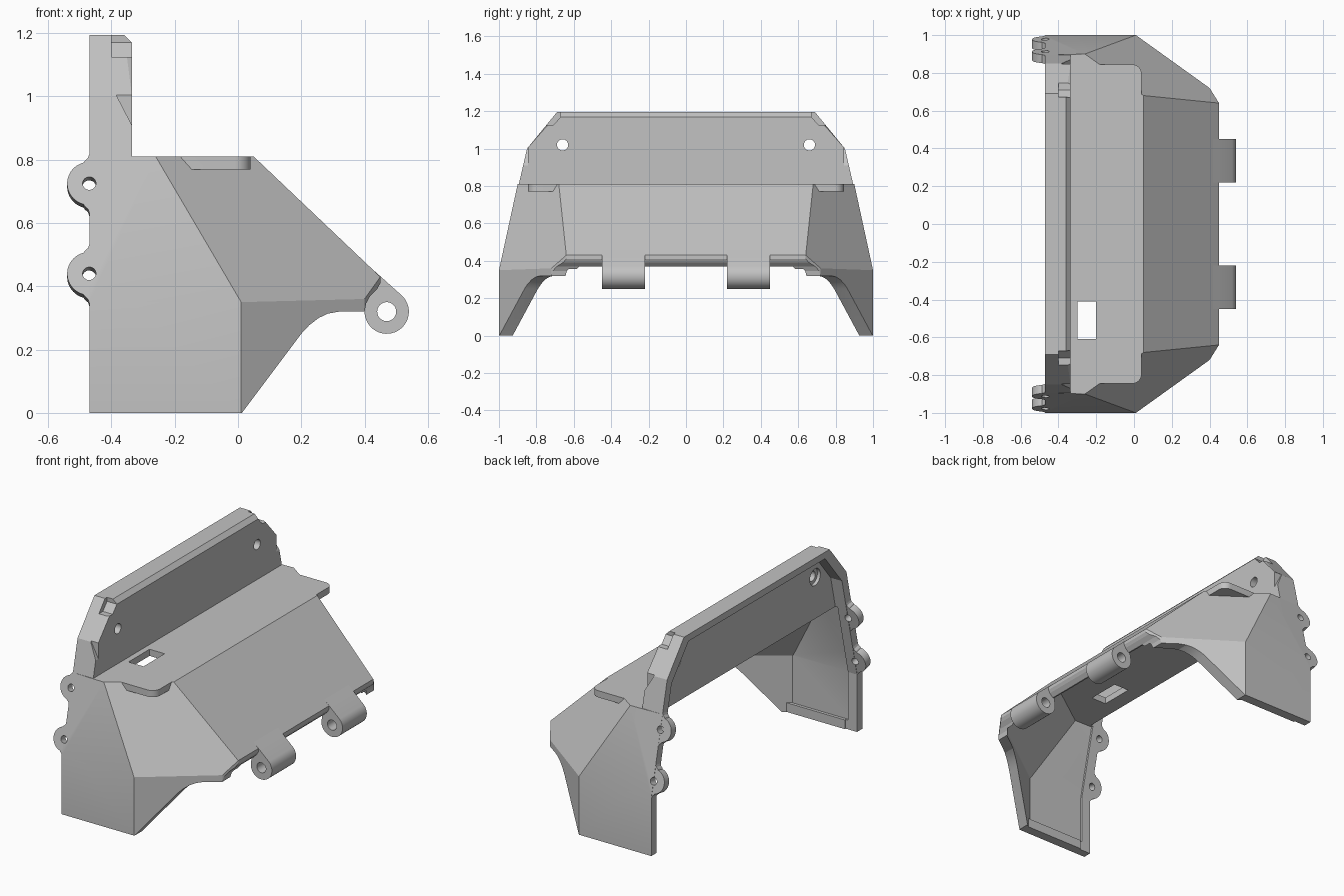
import bpy, bmesh, math
from mathutils import Matrix, Vector

cube = bpy.data.objects.get("Cube")
if cube:
    bpy.data.objects.remove(cube)

grey = bpy.data.materials.new("plain grey")
grey.use_nodes = True
grey.diffuse_color = (0.54, 0.54, 0.54, 1)
grey.node_tree.nodes["Principled BSDF"].inputs["Base Color"].default_value = (0.54, 0.54, 0.54, 1)


def finish(name, bm):
    bmesh.ops.recalc_face_normals(bm, faces=bm.faces)
    mesh = bpy.data.meshes.new(name)
    bm.to_mesh(mesh)
    bm.free()
    mesh.materials.append(grey)
    ob = bpy.data.objects.new(name, mesh)
    bpy.context.collection.objects.link(ob)
    return ob


def prism(name, pts, lo, hi, axis):
    """Extrude a 2D outline along an axis; outline uses the other two axes."""
    bm = bmesh.new()
    def place(p, d):
        c = list(p)
        c.insert("xyz".index(axis), d)
        return bm.verts.new(c)
    ends = [[place(p, d) for p in pts] for d in (lo, hi)]
    for loop in ends:
        bm.faces.new(loop)
    for i in range(len(pts)):
        j = (i + 1) % len(pts)
        bm.faces.new((ends[0][i], ends[0][j], ends[1][j], ends[1][i]))
    return finish(name, bm)


def arc(cx, cz, r, a0=0, a1=360, n=40):
    full = a1 - a0 == 360
    steps = [math.radians(a0 + (a1 - a0) * i / (n if full else n - 1)) for i in range(n)]
    return [(cx + r * math.cos(a), cz + r * math.sin(a)) for a in steps]


def hull(name, half):
    """Convex solid from points given for one side."""
    bm = bmesh.new()
    for x, y, z in half:
        for s in (1, -1):
            bm.verts.new((x, s * y, z))
    bmesh.ops.convex_hull(bm, input=bm.verts)
    bmesh.ops.dissolve_limit(bm, angle_limit=0.03, verts=bm.verts, edges=bm.edges)
    return finish(name, bm)


def inset_solid(ob, thickness):
    """Solid bounded by the planes of ob, each moved in by thickness(normal)."""
    bm = bmesh.new()
    bmesh.ops.create_cube(bm, size=6)
    for f in ob.data.polygons:
        n = f.normal.copy()
        bmesh.ops.bisect_plane(bm, geom=bm.verts[:] + bm.edges[:] + bm.faces[:], dist=1e-6,
                               plane_co=f.center - n * thickness(n), plane_no=n, clear_outer=True)
        rim = [e for e in bm.edges if e.is_boundary]
        if rim:
            bmesh.ops.holes_fill(bm, edges=rim)
    return finish("hollow_cutter", bm)


def combine(ob, others, operation):
    for o in others:
        o.hide_render = True
        m = ob.modifiers.new("join", "BOOLEAN")
        m.operation, m.solver, m.object = operation, "EXACT", o
    bpy.context.view_layer.update()
    dg = bpy.context.evaluated_depsgraph_get()
    mesh = bpy.data.meshes.new_from_object(ob.evaluated_get(dg))
    ob.modifiers.clear()
    ob.data = mesh
    for o in others:
        bpy.data.objects.remove(o)


def tilt(ob, y, z, angle):
    """Turn a part about the x direction through (y, z)."""
    pivot = Matrix.Translation(Vector((0, y, z)))
    ob.data.transform(pivot @ Matrix.Rotation(angle, 4, "X") @ pivot.inverted())


# Outer solids: hood with slanted cheeks, and upright back panel
shell = hull("shell", [(-.47, 1, 0), (.01, 1, 0), (-.47, 1, .35), (.01, 1, .35),
                       (-.47, .894, .81), (-.26, .9, .81), (.05, .68, .81),
                       (.45, .64, .43), (.45, .64, 0), (.4, .72, .36), (.4, .72, 0)])
panel = hull("back_panel", [(x, y, z) for x in (-.47, -.335)
                            for y, z in ((1, 0), (1, .35), (.85, 1), (.7, 1.17))]
             + [(-.47, .69, 1.195), (-.36, .69, 1.195)])


def wall(side, front, rear, base):
    def t(n):
        if n.x < -.9:
            return rear
        if n.z < -.9:
            return base
        if n.z > .9:
            return .04
        if n.x > .8 and abs(n.z) < .3:
            return front
        return side if abs(n.y) > .9 else .058
    return t


# The recess thins only the side walls, leaving a rim behind and a lip below
hollow = inset_solid(shell, wall(.058, .04, -.1, -.1))
recess = inset_solid(shell, wall(.04, .04, .06, .055))
back_hollow = inset_solid(panel, wall(.05, .06, -.1, -.1))

# Deck plate with rounded corners
corner = arc(-.01, .795, .05, 0, 90, 9)
deck_half = corner + [(-.2, .845), (-.26, .89), (-.34, .89)]
deck = prism("deck", deck_half + [(x, -y) for x, y in reversed(deck_half)], .77, .81, "z")
combine(shell, [panel], "UNION")
combine(shell, [hollow, recess, back_hollow], "DIFFERENCE")
combine(shell, [deck], "UNION")

# Curved lower edge with hinge clearance, raised middle edge and deck window
clearance = [(.4, .32), (.405, .346), (.418, .37), (.44, .392), (.45, .41), (.453, .43)]
cuts = [prism("edge_cutter", [(.005, -.01), (.2, .25), (.225, .277), (.255, .3), (.285, .314),
                              (.32, .32)] + clearance + [(.8, .43), (.8, -.2), (.005, -.2)],
              -1.2, 1.2, "y"),
        prism("middle_cutter", [(-.62, .2), (-.62, .32), (-.57, .37),
                                (.57, .37), (.62, .32), (.62, .2)], .3, .8, "x"),
        prism("window_cutter", [(-.3, -.61), (-.2, -.61), (-.2, -.41), (-.3, -.41)], .7, .9, "z")]
for s in (1, -1):
    # Panel holes with wider bore behind, corner notches
    cuts += [prism("hole_cutter", arc(s * .66, 1.02, .03), -.6, -.2, "x"),
             prism("bore_cutter", arc(s * .66, 1.02, .05), -.6, -.375, "x"),
             prism("notch_cutter", [(s * .675, 1.25), (s * .67, 1.17), (s * .71, 1.125),
                                    (s * .85, 1.125), (s * .85, 1.25)], -.4, -.3, "x"),
             prism("chip_cutter", [(-.385, 1.005), (-.32, 1.005), (-.32, .88)],
                   *sorted((s * .845, s * 1)), "y")]
combine(shell, cuts, "DIFFERENCE")

# Hinge knuckles on the lower lip
for s, label in ((1, "rear"), (-1, "front")):
    lo, hi = sorted((s * .22, s * .45))
    outline = arc(.47, .32, .07, -190, 45, 30) + [(.452, .43), (.415, .463), (.39, .44), (.41, .39)]
    knuckle = prism(label + "_hinge_knuckle", outline, lo, hi, "y")
    combine(knuckle, [prism("pin_cutter", arc(.47, .32, .03), -1, 1, "y")], "DIFFERENCE")

# Lugs with flared necks on the open edge, square to the leaning side walls
LEAN = math.atan(.231)
for s, label in ((1, "rear"), (-1, "front")):
    for zc, yc, level in ((.72, .89, "upper"), (.435, .955, "lower")):
        outline = [(-.47, zc - .095), (-.47, zc + .095), (-.474, zc + .083), (-.485, zc + .073)]
        outline += arc(-.47, zc, .07, 105, 255, 20) + [(-.485, zc - .073), (-.474, zc - .083)]
        lo, hi = sorted((s * (yc - .023), s * (yc + .023)))
        lug = prism(label + "_" + level + "_lug", outline, lo, hi, "y")
        tilt(lug, s * yc, zc, s * LEAN)
        for ob in (lug, shell):
            drill = prism("drill", arc(-.47, zc, .021), *sorted((s * .8, s * 1.1)), "y")
            tilt(drill, s * yc, zc, s * LEAN)
            combine(ob, [drill], "DIFFERENCE")

# Smooth the round parts, keep edges sharp
bpy.ops.object.select_all(action="DESELECT")
for ob in bpy.context.collection.objects:
    if ob.type == "MESH" and ("knuckle" in ob.name or "lug" in ob.name or ob == shell):
        ob.select_set(True)
        bpy.context.view_layer.objects.active = ob
bpy.ops.object.shade_smooth_by_angle(angle=math.radians(12.5))
